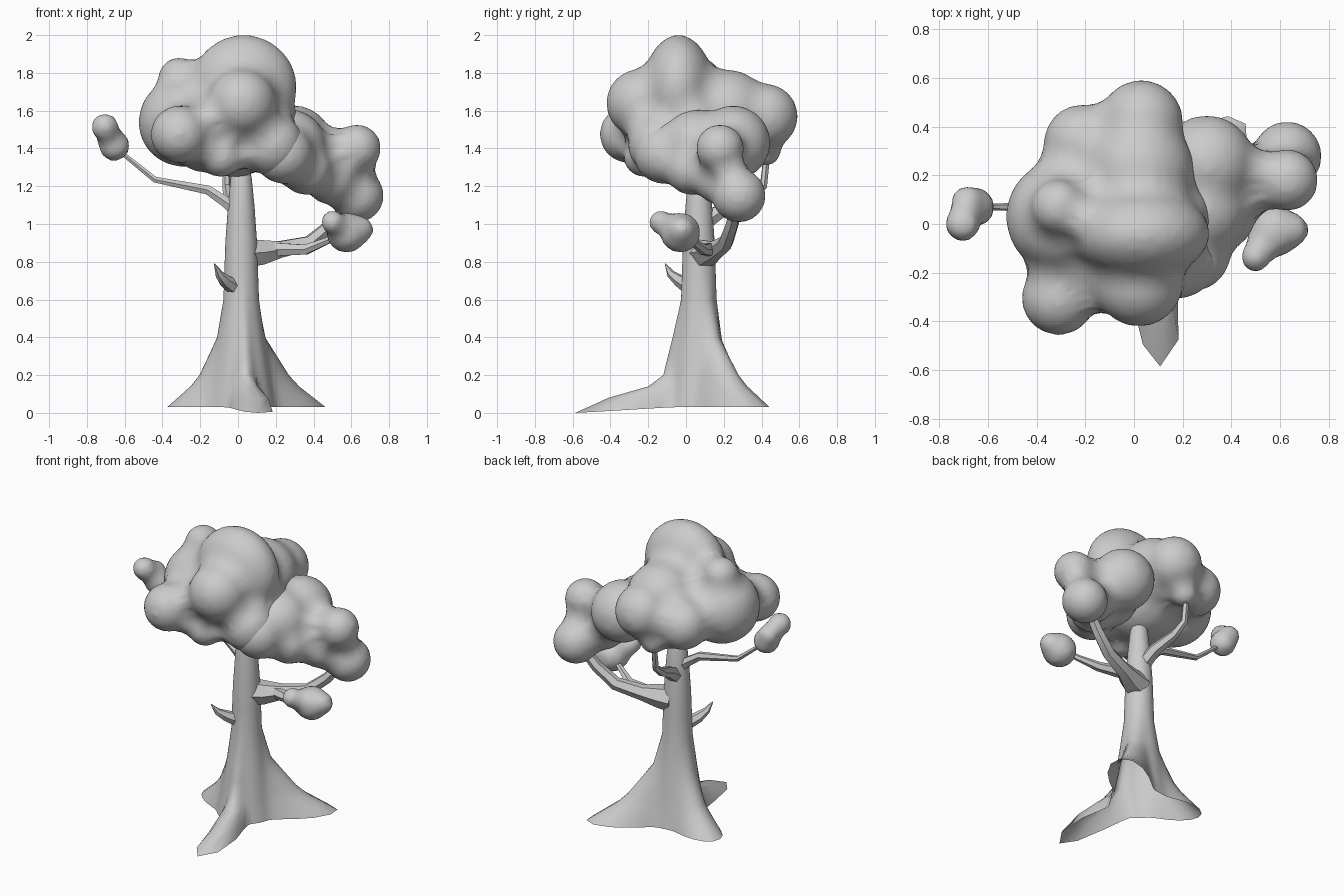
import bpy, bmesh, math
from mathutils import Matrix

if "Cube" in bpy.data.objects:
    bpy.data.objects.remove(bpy.data.objects["Cube"])


def finish(ob, angle=60):
    bpy.ops.object.select_all(action='DESELECT')
    ob.select_set(True)
    bpy.context.view_layer.objects.active = ob
    bpy.ops.object.convert(target='MESH')
    bpy.ops.object.shade_smooth_by_angle(angle=math.radians(angle))


def add_mesh(name, bm):
    me = bpy.data.meshes.new(name)
    bm.to_mesh(me)
    bm.free()
    ob = bpy.data.objects.new(name, me)
    bpy.context.collection.objects.link(ob)
    return ob


def interp(table, z):
    for (z0, a), (z1, b) in zip(table, table[1:]):
        if z <= z1:
            return a + (b - a) * max(0, (z - z0) / (z1 - z0))
    return table[-1][1]


# Leaf clumps: swollen overlapping balls (x, y, z, r, optional depth scale)
# are merged, then shrunk back, which fills the creases between them
def clump(name, balls, swell=0.05, voxel=0.022, smooth=10):
    bm = bmesh.new()
    for x, y, z, r, *d in balls:
        sy = d[0] if d else 1
        mat = Matrix.Translation((x, y, z)) @ Matrix.Diagonal(
            (r + swell, r * sy + swell, r + swell, 1))
        bmesh.ops.create_icosphere(bm, subdivisions=3, radius=1, matrix=mat)
    ob = add_mesh(name, bm)
    m = ob.modifiers.new("melt", 'REMESH')
    m.mode = 'VOXEL'
    m.voxel_size = voxel
    s = ob.modifiers.new("soften", 'SMOOTH')
    s.factor = 0.5
    s.iterations = smooth
    d = ob.modifiers.new("shrink", 'DISPLACE')
    d.mid_level = 0
    d.strength = -swell
    s = ob.modifiers.new("soften_again", 'SMOOTH')
    s.factor = 0.5
    s.iterations = 4
    finish(ob, 80)


# Branches: tapered tubes, points are x, y, z, radius
def branch(name, pts):
    cu = bpy.data.curves.new(name, 'CURVE')
    cu.dimensions = '3D'
    cu.bevel_depth = 1.0
    cu.bevel_resolution = 1
    cu.use_fill_caps = True
    sp = cu.splines.new('POLY')
    sp.points.add(len(pts) - 1)
    for p, (x, y, z, r) in zip(sp.points, pts):
        p.co = (x, y, z, 1)
        p.radius = r
    ob = bpy.data.objects.new(name, cu)
    bpy.context.collection.objects.link(ob)
    finish(ob, 50)


# Trunk: rings whose radius swells towards three roots
CX, CY = 0.017, 0.068
base_r = [(0.03, 0.18), (0.14, 0.16), (0.2, 0.15), (0.4, 0.12), (0.6, 0.094),
          (0.9, 0.084), (1.1, 0.07), (1.25, 0.055), (1.31, 0.035)]
# direction, sharpness, reach by height
roots = [(math.atan2(-0.65, 0.09), 26, [(0.03, 0.66), (0.14, 0.27), (0.2, 0.19), (0.4, 0.14), (0.6, 0.09)]),
         (math.atan2(0.34, 0.43), 12, [(0.03, 0.56), (0.14, 0.38), (0.2, 0.31), (0.4, 0.15), (0.6, 0.09)]),
         (math.atan2(0.13, -0.385), 8, [(0.03, 0.41), (0.14, 0.28), (0.2, 0.23), (0.4, 0.13), (0.6, 0.09)])]
N = 48
bm = bmesh.new()
rings = []
for z in (0.03, 0.08, 0.14, 0.2, 0.3, 0.4, 0.6, 0.75, 0.9, 1.1, 1.25, 1.31):
    ring = []
    for i in range(N):
        a = 2 * math.pi * i / N + roots[0][0]
        r0 = interp(base_r, z)
        r = r0
        front = max(0, math.cos(a - roots[0][0])) ** roots[0][1]
        if z < 0.6:
            for d, p, reach in roots:
                r += max(0, interp(reach, z) - r0) * max(0, math.cos(a - d)) ** p
        zz = z - 0.03 * front if z < 0.05 else z
        # the front root leans to the right before its tip
        lean = 0.045 * front * min(1, max(0, 0.2 - z) / 0.1) * max(0, math.sin(math.pi * min(1, r / 0.66)))
        ring.append(bm.verts.new((CX + r * math.cos(a) + lean, CY + r * math.sin(a), zz)))
    rings.append(ring)
for lo, hi in zip(rings, rings[1:]):
    for i in range(N):
        j = (i + 1) % N
        bm.faces.new((lo[i], lo[j], hi[j], hi[i]))
bm.faces.new(rings[-1])
finish(add_mesh("trunk_with_roots", bm), 60)

# Branches
branch("left_branch", [(0, .07, 1.07, .045), (-.07, .07, 1.12, .033), (-.16, .075, 1.18, .028),
                       (-.44, .07, 1.235, .018), (-.62, .07, 1.38, .013)])
branch("right_branch", [(.04, .09, .845, .085), (.12, .115, .85, .075), (.22, .16, .865, .05),
                        (.38, .21, .90, .042), (.50, .245, 1.0, .036), (.60, .27, 1.12, .03)])
branch("front_right_twig", [(.2, .13, .865, .04), (.36, .09, .865, .03), (.47, .03, .91, .02),
                            (.57, -.02, .96, .014)])
branch("back_branch", [(.01, .08, 1.0, .05), (-.01, .2, 1.08, .04), (-.05, .33, 1.14, .03),
                       (-.06, .41, 1.2, .022), (-.06, .43, 1.38, .018)])
branch("broken_stub", [(-.01, .03, .66, .045), (-.07, -.035, .70, .034), (-.10, -.08, .735, .022),
                       (-.125, -.11, .79, .003)])

# Main crown
clump("main_crown", [
    (.03, -.04, 1.72, .285, .66), (.02, -.24, 1.64, .185), (-.31, -.305, 1.475, .155),
    (-.29, .03, 1.54, .24), (-.31, .07, 1.77, .115), (-.09, -.22, 1.36, .115),
    (.18, -.14, 1.42, .17), (-.02, .03, 1.53, .285), (.02, .22, 1.59, .23),
    (.03, .42, 1.57, .175), (-.21, .33, 1.51, .165), (-.05, .42, 1.39, .085),
    (-.17, -.13, 1.48, .21), (.15, .03, 1.54, .17)])

# Side crown drooping to the right
clump("right_crown", [
    (.30, .25, 1.43, .20), (.27, .06, 1.41, .20), (.24, -.12, 1.37, .16),
    (.36, .03, 1.29, .14), (.49, .18, 1.24, .14), (.63, .28, 1.15, .145),
    (.63, .18, 1.40, .13)], .05)

# Small clumps at twig ends
clump("left_tuft", [(-.655, .07, 1.415, .085), (-.705, .0, 1.515, .075), (-.685, .09, 1.47, .07)],
      .01, .025, 3)
clump("front_right_tuft", [(.575, -.03, .955, .11), (.50, -.135, 1.01, .065),
                           (.645, -.025, .97, .075), (.53, -.08, .98, .07)], .01, .025, 3)
